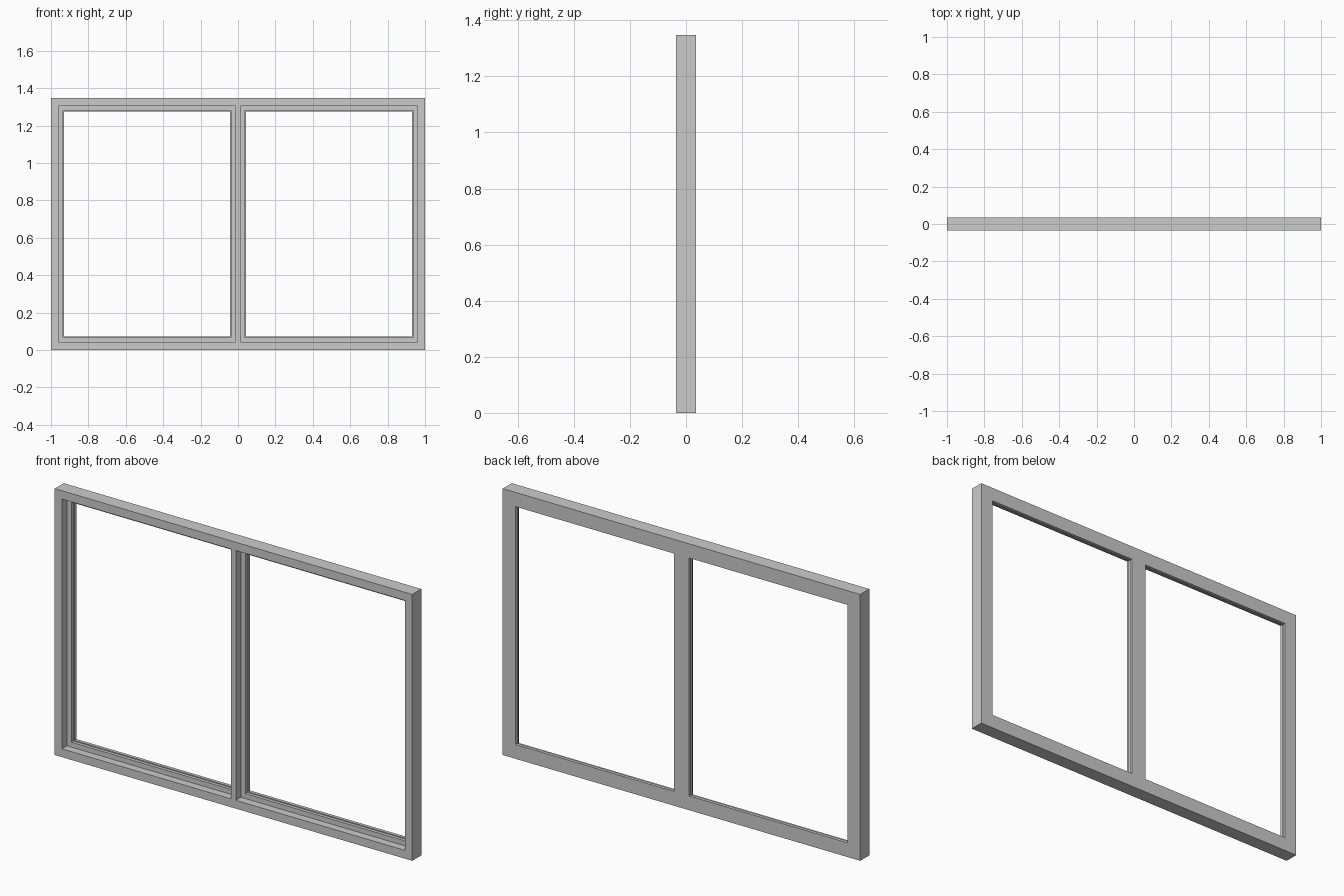
import bpy
import bmesh

cube = bpy.data.objects.get("Cube")
if cube:
    bpy.data.objects.remove(cube, do_unlink=True)

HEIGHT = 1.347
FRONT, BACK = -0.036, 0.036
JAMB, RAIL, MULLION = 0.04, 0.042, 0.013   # front margins around one opening

# Stepped rebate around the opening: (extra inset, depth)
REBATE = [(0, FRONT), (0, 0.004), (0.025, 0.004),
          (0.025, 0.02), (0.03, 0.02), (0.03, BACK)]


def ring(bm, x0, x1, z0, z1, y):
    """Rectangle of four vertices at depth y."""
    return [bm.verts.new((x, y, z))
            for x, z in ((x0, z0), (x1, z0), (x1, z1), (x0, z1))]


# Half frame: closed cross-section swept around one opening
bm = bmesh.new()
rings = [ring(bm, 0, 1, 0, HEIGHT, BACK), ring(bm, 0, 1, 0, HEIGHT, FRONT)]
for t, y in REBATE:
    rings.append(ring(bm, MULLION + t, 1 - JAMB - t,
                      RAIL + t, HEIGHT - RAIL - t, y))

for a, b in zip(rings, rings[1:] + rings[:1]):
    for i in range(4):
        j = (i + 1) % 4
        bm.faces.new((a[i], a[j], b[j], b[i]))
bmesh.ops.recalc_face_normals(bm, faces=bm.faces)

# Open the middle of the mullion so the halves join cleanly
seam = [f for f in bm.faces if all(abs(v.co.x) < 1e-5 for v in f.verts)]
bmesh.ops.delete(bm, geom=seam, context='FACES_ONLY')

mesh = bpy.data.meshes.new("window_frame")
bm.to_mesh(mesh)
bm.free()
frame = bpy.data.objects.new("window_frame", mesh)
bpy.context.collection.objects.link(frame)

# Second opening
mirror = frame.modifiers.new("mirror", 'MIRROR')
mirror.use_axis = (True, False, False)
mirror.use_clip = True
